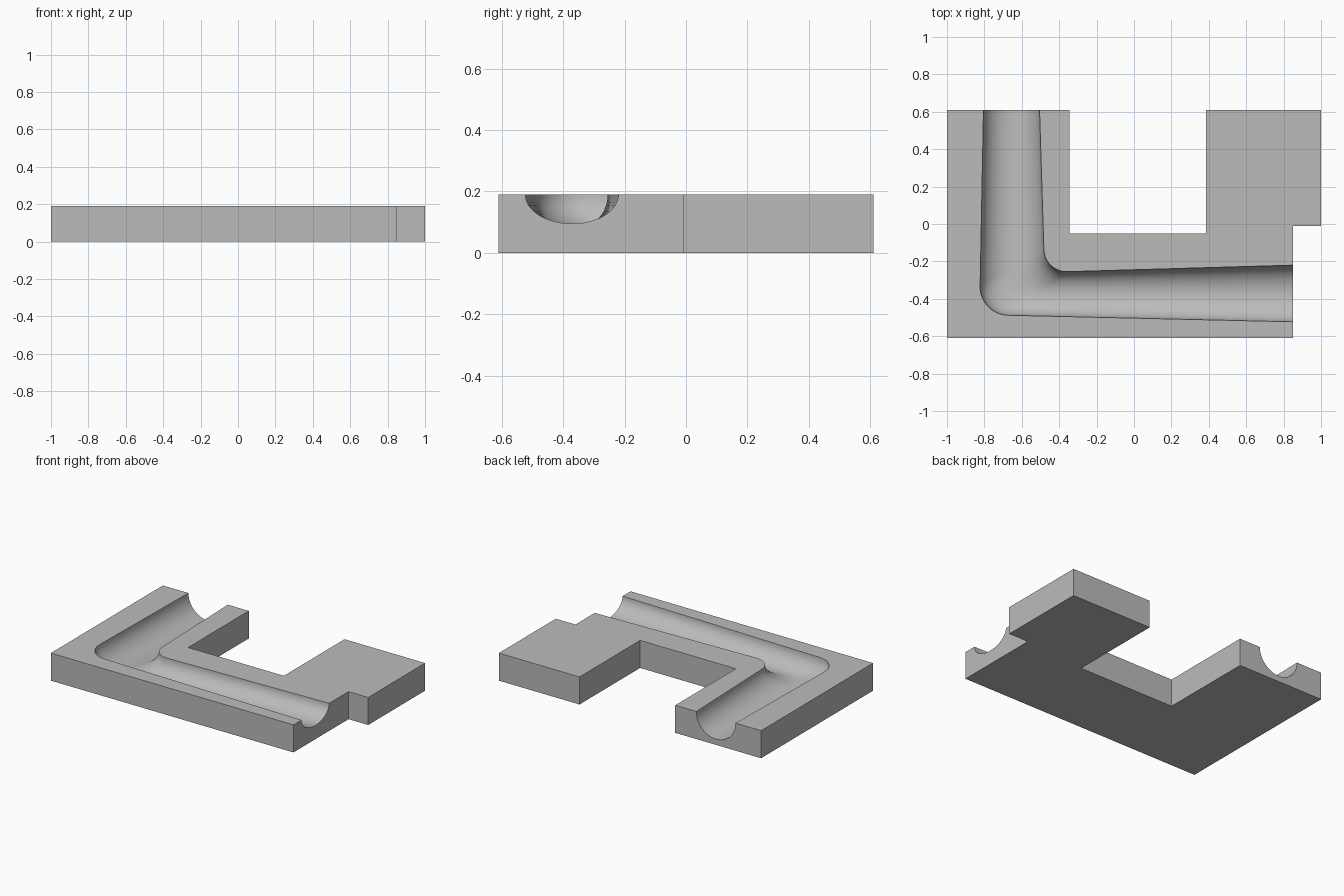
import bpy, bmesh, math
from mathutils import Vector

cube = bpy.data.objects.get("Cube")
if cube:
    bpy.data.objects.remove(cube, do_unlink=True)

HEIGHT = 0.19

grey = bpy.data.materials.new("plain grey")
grey.use_nodes = True
colour = (0.5, 0.5, 0.5, 1)
grey.diffuse_color = colour
grey.node_tree.nodes["Principled BSDF"].inputs["Base Color"].default_value = colour


def make_object(name, bm):
    bmesh.ops.recalc_face_normals(bm, faces=bm.faces)
    mesh = bpy.data.meshes.new(name)
    bm.to_mesh(mesh)
    bm.free()
    mesh.materials.append(grey)
    obj = bpy.data.objects.new(name, mesh)
    bpy.context.collection.objects.link(obj)
    return obj


# Flat block: extruded outline with a rear notch and a stepped right end
outline = [(-1, -.61), (.85, -.61), (.85, -.01), (1, -.01), (1, .61),
           (.385, .61), (.385, -.05), (-.345, -.05), (-.345, .61), (-1, .61)]
bm = bmesh.new()
base = bm.faces.new([bm.verts.new((x, y, 0)) for x, y in outline])
top = bmesh.ops.extrude_face_region(bm, geom=[base])["geom"]
bmesh.ops.translate(bm, vec=(0, 0, HEIGHT),
                    verts=[v for v in top if isinstance(v, bmesh.types.BMVert)])
block = make_object("channel_block", bm)

# Channel stations: outer rim point, inner rim point, depth
stations = [((-.805, .65), (-.504, .65), .151), ((-.805, .61), (-.505, .61), .15)]
BEND = 16
for i in range(BEND + 1):
    a = math.pi / 2 * i / BEND
    c, s = math.cos(a), math.sin(a)
    stations.append(((-.67 - .153 * c, -.335 - .153 * s),
                     (-.36 - .122 * c, -.133 - .122 * s),
                     .132 - .015 * i / BEND))
stations += [((.85, -.523), (.85, -.22), .095), ((.9, -.524), (.9, -.219), .0945)]

# Cutter: half-ellipse sections lofted along the stations
ARC = 32
bm = bmesh.new()
rings = []
for outer, inner, depth in stations:
    o, n = Vector((*outer, HEIGHT)), Vector((*inner, HEIGHT))
    mid, half = (o + n) / 2, (n - o) / 2
    up = Vector((0, 0, 1))
    pts = [o + up * 0.1]
    for k in range(ARC + 1):
        t = math.pi * k / ARC
        pts.append(mid - half * math.cos(t) - up * depth * math.sin(t))
    pts.append(n + up * 0.1)
    rings.append([bm.verts.new(p) for p in pts])
for r, q in zip(rings, rings[1:]):
    for k in range(len(r)):
        j = (k + 1) % len(r)
        bm.faces.new((r[k], r[j], q[j], q[k]))
bm.faces.new(rings[0])
bm.faces.new(rings[-1])
cutter = make_object("channel_cutter", bm)
cutter.hide_render = True

# Carve the channel, then drop the cutter
cut = block.modifiers.new("channel", "BOOLEAN")
cut.operation = "DIFFERENCE"
cut.solver = "EXACT"
cut.object = cutter
bpy.ops.object.select_all(action="DESELECT")
bpy.context.view_layer.objects.active = block
block.select_set(True)
bpy.ops.object.modifier_apply(modifier=cut.name)
bpy.data.objects.remove(cutter, do_unlink=True)
bpy.ops.object.shade_smooth_by_angle(angle=math.radians(35))
